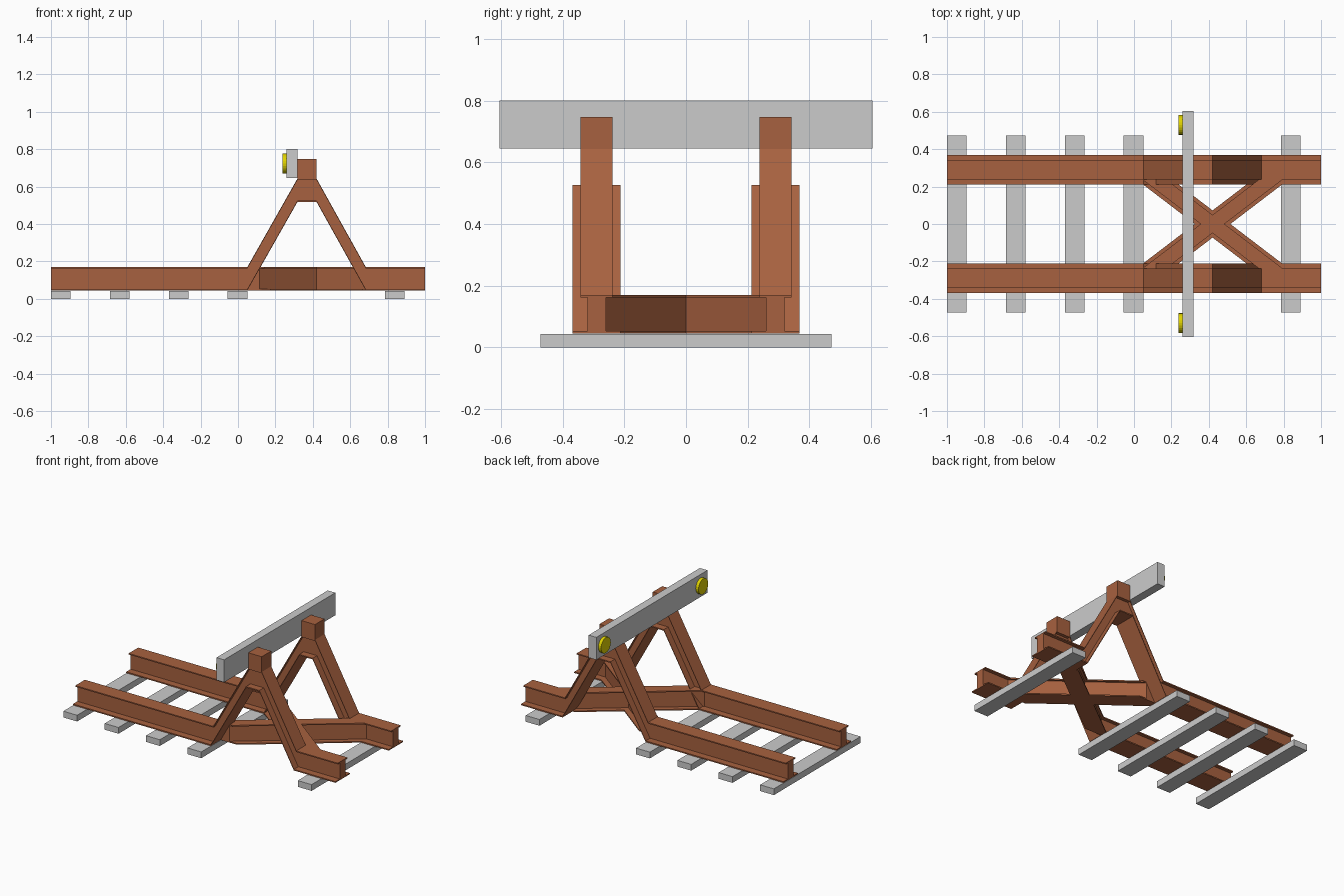
import bpy, bmesh
from math import pi
from mathutils import Matrix

if "Cube" in bpy.data.objects:
    bpy.data.objects.remove(bpy.data.objects["Cube"])

def material(name, rgb):
    m = bpy.data.materials.new(name)
    m.diffuse_color = (*rgb, 1)
    m.use_nodes = True
    m.node_tree.nodes["Principled BSDF"].inputs["Base Color"].default_value = m.diffuse_color
    return m

RUST = material("rusty_steel", (0.39, 0.12, 0.05))
YELLOW = material("yellow_paint", (0.75, 0.65, 0.0))

def finish(name, bm, mat=None, loc=(0, 0, 0), mirror=None):
    bmesh.ops.recalc_face_normals(bm, faces=bm.faces)
    me = bpy.data.meshes.new(name)
    bm.to_mesh(me)
    bm.free()
    ob = bpy.data.objects.new(name, me)
    ob.location = loc
    bpy.context.collection.objects.link(ob)
    if mat:
        me.materials.append(mat)
    if mirror:
        mod = ob.modifiers.new("mirror", 'MIRROR')
        mod.use_axis = mirror
        mod.merge_threshold = 0.0005
    return ob

def box(name, x, y, z, mat=None, mirror=None):
    bm = bmesh.new()
    mid = [(a + b) / 2 for a, b in (x, y, z)]
    size = [b - a for a, b in (x, y, z)]
    bmesh.ops.create_cube(bm, size=1, matrix=Matrix.Translation(mid) @ Matrix.Diagonal((*size, 1)))
    return finish(name, bm, mat, mirror=mirror)

def loft(bm, rings, cap_start, cap_end):
    vs = [[bm.verts.new(p) for p in r] for r in rings]
    n = len(vs[0])
    for a, b in zip(vs, vs[1:]):
        for i in range(n):
            j = (i + 1) % n
            bm.faces.new((a[i], a[j], b[j], b[i]))
    if cap_start:
        bm.faces.new(vs[0])
    if cap_end:
        bm.faces.new(vs[-1])

# Rail section: wide foot, web, narrower head
half = [(0.078, 0.045), (0.078, 0.053), (0.03, 0.053), (0.03, 0.162), (0.052, 0.162), (0.052, 0.17)]
profile = [(0, 0.045)] + half + [(0, 0.17)] + [(-u, z) for u, z in reversed(half)]

# Rails rising into the A-frames, with upright mitres at each bend
path = [(-1, 0), (0.05, 0), (0.318, 0.473), (0.42, 0.473), (0.683, 0), (1, 0)]
bm = bmesh.new()
loft(bm, [[(x, 0.29 + u, z + dz) for u, z in profile] for x, dz in path], True, True)
finish("rail_frame", bm, RUST, mirror=(False, True, False))

# Cross brace: one arm mitred at the centre, mirrored four ways
S, Y, K = 1.31, 0.26, 1.22
def centre(u, z):
    return (u, 0, z) if u >= 0 else (0, -u / S, z)
bm = bmesh.new()
loft(bm, [[centre(u * K, z) for u, z in profile],
          [(S * Y + u * K, Y, z) for u, z in profile]], False, True)
finish("cross_brace", bm, RUST, loc=(0.42, 0, 0), mirror=(True, True, False))

# Posts on top of the frames
box("beam_post", (0.318, 0.42), (0.238, 0.342), (0.643, 0.748), RUST, mirror=(False, True, False))

# Buffer beam
box("buffer_beam", (0.26, 0.318), (-0.605, 0.605), (0.645, 0.8))

# Sleepers
for i, x in enumerate((-1, -0.685, -0.37, -0.055, 0.786)):
    box(f"sleeper_{i + 1}", (x, x + 0.105), (-0.472, 0.472), (0, 0.043))

# Buffer discs
bm = bmesh.new()
bmesh.ops.create_cone(bm, cap_ends=True, segments=24, radius1=0.053, radius2=0.053, depth=0.022,
                      matrix=Matrix.Translation((0.25, 0.53, 0.723)) @ Matrix.Rotation(pi / 2, 4, 'Y'))
finish("buffer_disc", bm, YELLOW, mirror=(False, True, False))
